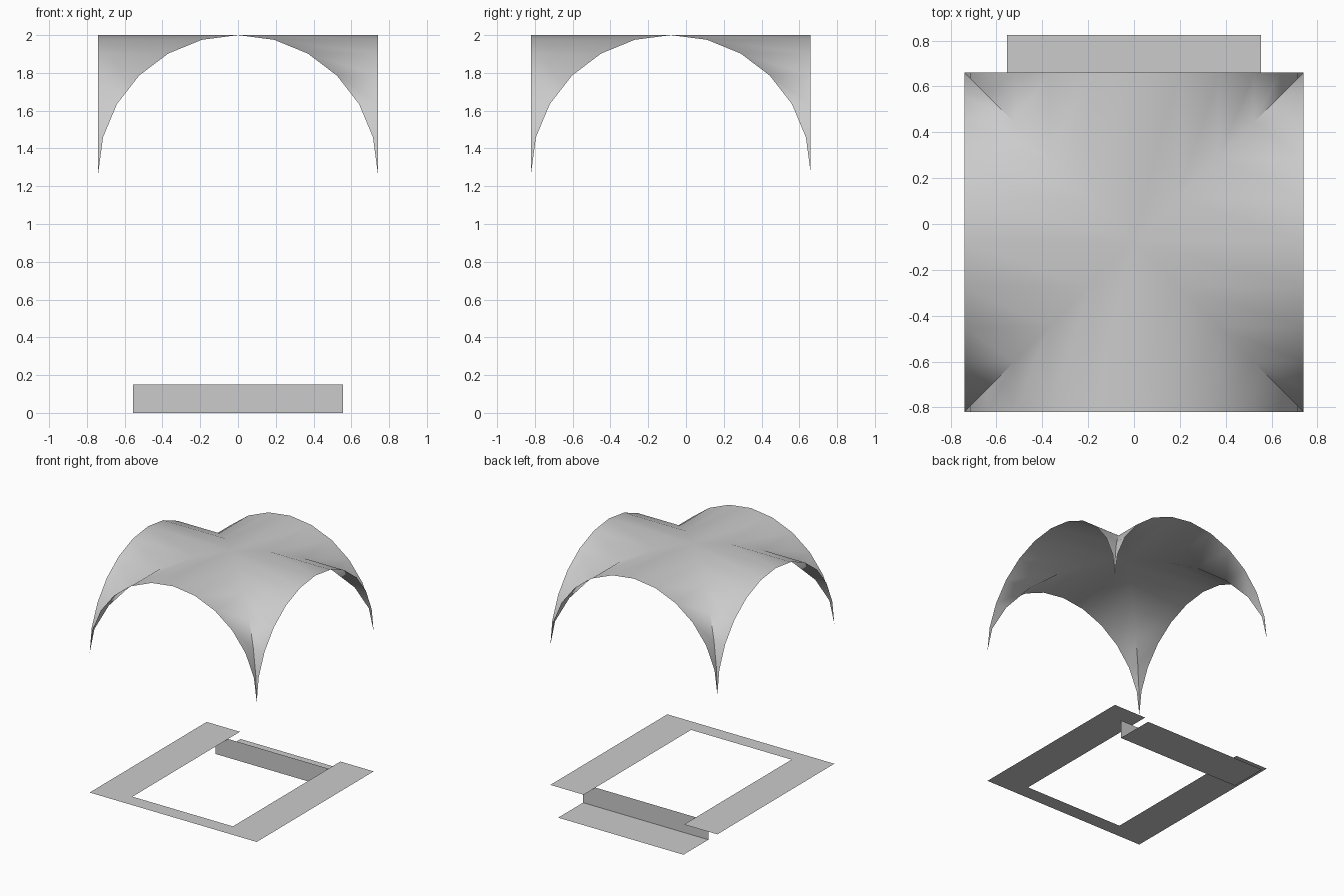
import bpy, bmesh, math
from mathutils import Matrix

if "Cube" in bpy.data.objects:
    bpy.data.objects.remove(bpy.data.objects["Cube"])

R, CY = 0.74, -0.08          # half span and centre of the vault
TOP, RISE, STEPS = 2.0, 0.73, 6


def finish(name, bm, smooth=None):
    bmesh.ops.remove_doubles(bm, verts=bm.verts, dist=1e-4)
    mesh = bpy.data.meshes.new(name)
    bm.to_mesh(mesh)
    bm.free()
    obj = bpy.data.objects.new(name, mesh)
    bpy.context.collection.objects.link(obj)
    if smooth:
        bpy.ops.object.select_all(action='DESELECT')
        obj.select_set(True)
        bpy.context.view_layer.objects.active = obj
        bpy.ops.object.shade_smooth_by_angle(angle=math.radians(smooth))
    return obj


def sheet(name, points):
    bm = bmesh.new()
    bm.faces.new([bm.verts.new(p) for p in points])
    return finish(name, bm)


# Groin vault: one arched web between two diagonals, turned four times
bm = bmesh.new()
arch = []
for i in range(-STEPS, STEPS + 1):
    a = math.radians(i * 90 / STEPS)
    arch.append((R * math.sin(a), TOP - RISE * (1 - math.cos(a))))
for turn in range(4):
    m = Matrix.Translation((0, CY, 0)) @ Matrix.Rotation(turn * math.pi / 2, 4, 'Z')
    for (x0, z0), (x1, z1) in zip(arch, arch[1:]):
        pts = [(x0, -R, z0), (x1, -R, z1)]
        if abs(x1) < R - 1e-5:
            pts.append((x1, -abs(x1), z1))
        if abs(x0) < R - 1e-5:
            pts.append((x0, -abs(x0), z0))
        bm.faces.new([bm.verts.new(m @ Matrix.Translation(p).to_translation()) for p in pts])
finish("groin_vault", bm, 55)

# U-shaped floor border, open at the back
Z, IN, FRONT, BACK, INNER = 0.15, 0.445, CY - R, CY + R, -0.70
sheet("floor_border", [(-R, BACK, Z), (-R, FRONT, Z), (R, FRONT, Z), (R, BACK, Z),
                       (IN, BACK, Z), (IN, INNER, Z), (-IN, INNER, Z), (-IN, BACK, Z)])

# Step at the back: upright riser and low tread
W, RY, TY = 0.555, 0.51, 0.825
sheet("step_riser", [(W, RY, 0), (-W, RY, 0), (-W, RY, Z), (W, RY, Z)])
sheet("step_tread", [(-W, RY, 0), (W, RY, 0), (W, TY, 0), (-W, TY, 0)])
